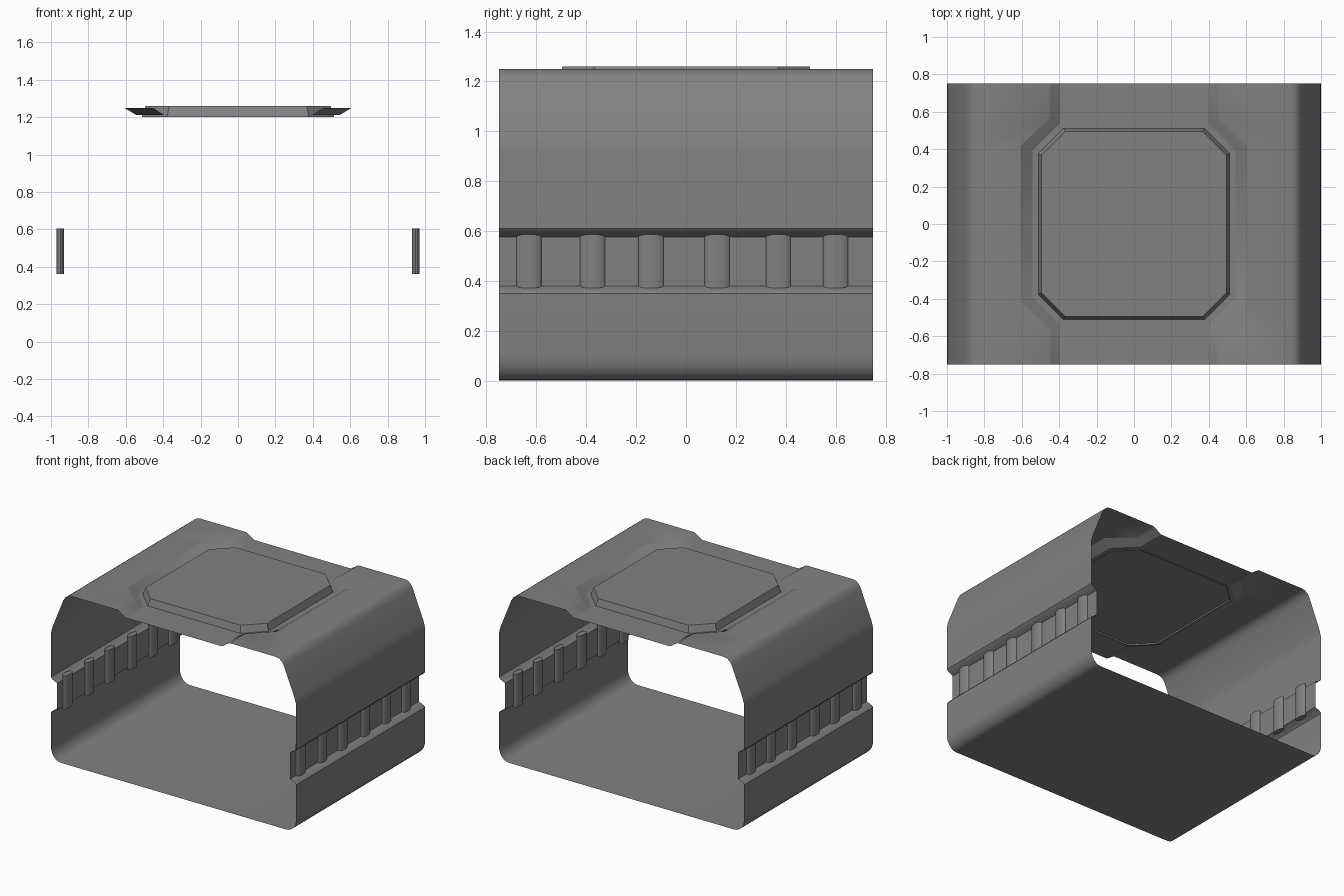
import bpy, bmesh, math

if "Cube" in bpy.data.objects:
    bpy.data.objects.remove(bpy.data.objects["Cube"], do_unlink=True)

grey = bpy.data.materials.new("hull_grey")
grey.use_nodes = True
colour = (0.22, 0.22, 0.22, 1)
grey.diffuse_color = colour
grey.node_tree.nodes["Principled BSDF"].inputs["Base Color"].default_value = colour


def finish(name, bm):
    mesh = bpy.data.meshes.new(name)
    bm.to_mesh(mesh)
    bm.free()
    obj = bpy.data.objects.new(name, mesh)
    bpy.context.collection.objects.link(obj)
    mesh.materials.append(grey)
    bpy.ops.object.select_all(action="DESELECT")
    obj.select_set(True)
    bpy.context.view_layer.objects.active = obj
    bpy.ops.object.shade_smooth_by_angle(angle=math.radians(30))
    return obj


def mirror(obj):
    mod = obj.modifiers.new("mirror", "MIRROR")
    mod.use_axis[0] = True
    mod.merge_threshold = 0.0005


def arc(cx, cz, rx, rz, start, end, steps):
    angles = [math.radians(start + (end - start) * i / steps) for i in range(steps + 1)]
    return [(cx + rx * math.cos(a), cz + rz * math.sin(a)) for a in angles]


# Half section of the shell: floor, rounded corner, side channel, sloped shoulder, roof
FLOOR_Z, ROOF_Z, RECESS_Z = 0.0, 1.25, 1.21
section = [(0, FLOOR_Z)]
section += arc(0.92, 0.1, 0.08, 0.1, -90, 0, 6)
section += [(1, 0.35), (0.99, 0.362), (0.95, 0.38), (0.95, 0.577), (0.99, 0.597), (1, 0.61)]
section += [(1, 0.92), (0.997, 0.95), (0.987, 0.985)]
section += [(0.9, 1.2), (0.883, 1.228), (0.86, 1.245), (0.83, ROOF_Z)]

# Roof step: wide in the middle, narrow at both ends
# Each rim: narrow x, wide x, y of the narrow bend, y of the wide bend, height
rims = [(0.457, 0.608, 0.565, 0.415, ROOF_Z),
        (0.443, 0.595, 0.56, 0.41, ROOF_Z - 0.008),
        (0.395, 0.542, 0.54, 0.392, RECESS_Z)]


def rim_path(narrow, wide, bend, wide_bend, z):
    front = [(narrow, -0.75, z), (narrow, -bend, z), (wide, -wide_bend, z)]
    return front + [(x, -y, h) for x, y, h in reversed(front)]


paths = [rim_path(*r) for r in rims]
bm = bmesh.new()
rows = []
for i in range(6):
    y = paths[0][i][1]
    points = [(x, y, z) for x, z in section]
    points += [p[i] for p in paths] + [(0, paths[-1][i][1], RECESS_Z)]
    rows.append([bm.verts.new(p) for p in points])
for a, b in zip(rows, rows[1:]):
    for c in range(len(a) - 1):
        bm.faces.new((a[c], b[c], b[c + 1], a[c + 1]))
mirror(finish("shell", bm))


# Raised eight-sided roof panel with sloping edges
def octagon(bm, size, chamfer, z):
    corners = [(chamfer, -size), (size, -chamfer), (size, chamfer), (chamfer, size)]
    corners += [(-x, -y) for x, y in corners]
    return [bm.verts.new((x, y, z)) for x, y in corners]


bm = bmesh.new()
low = octagon(bm, 0.515, 0.38, 1.2)
high = octagon(bm, 0.495, 0.367, 1.26)
for i in range(8):
    j = (i + 1) % 8
    bm.faces.new((low[i], low[j], high[j], high[i]))
bm.faces.new(high)
finish("roof_panel", bm)

# Flattened ribs standing in each side channel
bm = bmesh.new()
for y in (-0.63, -0.375, -0.14, 0.125, 0.37, 0.6):
    made = bmesh.ops.create_cone(bm, cap_ends=True, segments=20, radius1=0.05,
                                 radius2=0.05, depth=0.245)["verts"]
    bmesh.ops.scale(bm, vec=(0.4, 1, 1), verts=made)
    bmesh.ops.translate(bm, vec=(0.95, y, 0.4825), verts=made)
mirror(finish("side_ribs", bm))
